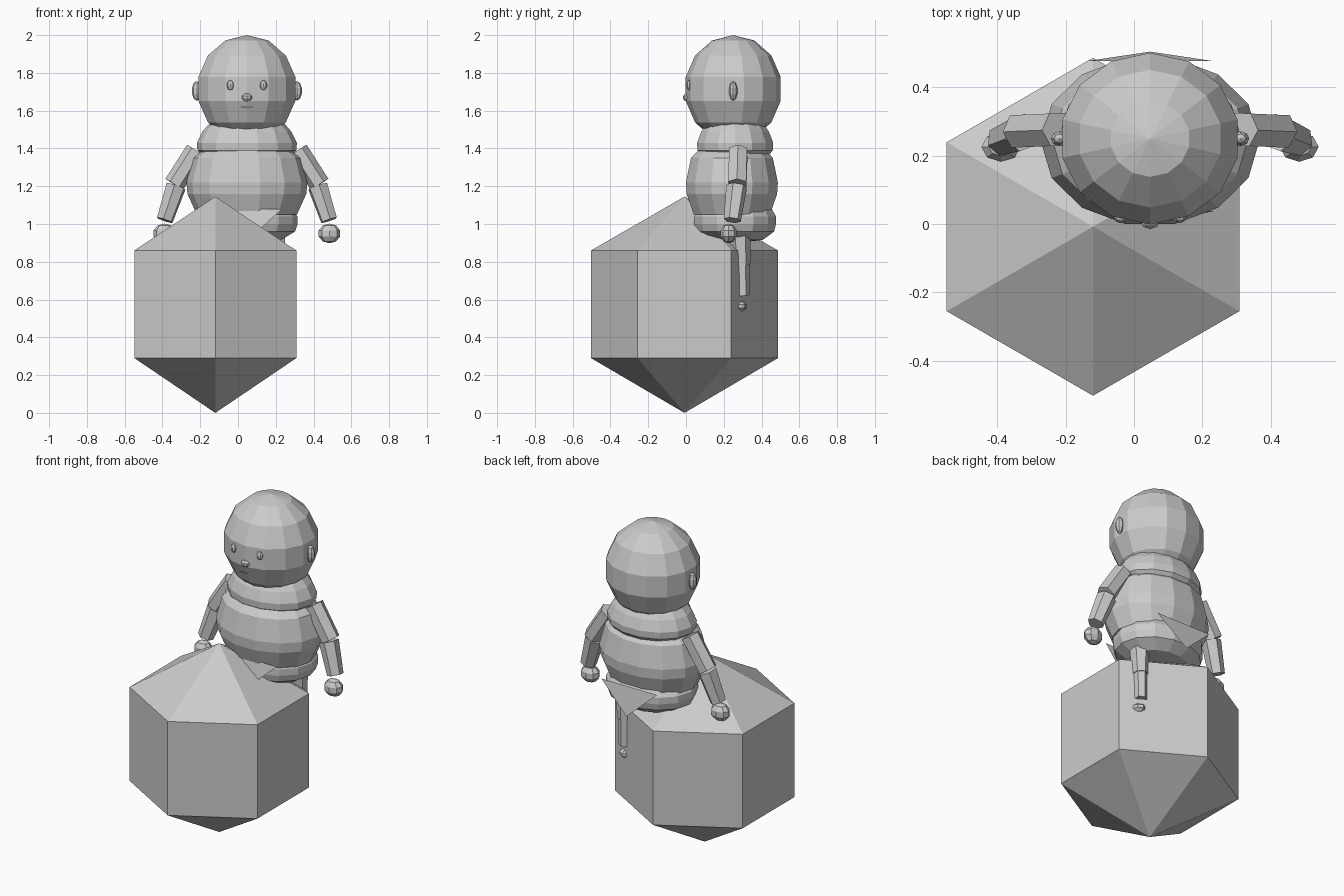
import bpy, bmesh, math
from mathutils import Vector

if "Cube" in bpy.data.objects:
    bpy.data.objects.remove(bpy.data.objects["Cube"])

CX, CY = 0.047, 0.25   # centre of the figure

grey = bpy.data.materials.new("plain grey")
grey.diffuse_color = (0.6, 0.6, 0.6, 1)
grey.use_nodes = True
grey.node_tree.nodes["Principled BSDF"].inputs["Base Color"].default_value = grey.diffuse_color


def finish(name, bm):
    bmesh.ops.recalc_face_normals(bm, faces=bm.faces)
    mesh = bpy.data.meshes.new(name)
    bm.to_mesh(mesh)
    bm.free()
    mesh.materials.append(grey)
    ob = bpy.data.objects.new(name, mesh)
    bpy.context.collection.objects.link(ob)
    return ob


def lathe(name, profile, centre, sides, squash=1.0, turn=0.0):
    """Closed faceted solid from (radius, z) pairs; radius 0 makes a point."""
    bm = bmesh.new()
    rings = []
    for r, z in profile:
        n = sides if r > 0 else 1
        rings.append([bm.verts.new((centre[0] + r * math.cos(turn + math.tau * i / sides),
                                    centre[1] + squash * r * math.sin(turn + math.tau * i / sides), z))
                      for i in range(n)])
    for a, b in zip(rings, rings[1:]):
        for i in range(sides):
            j = (i + 1) % sides
            quad = [a[i % len(a)], a[j % len(a)], b[j % len(b)], b[i % len(b)]]
            bm.faces.new(list(dict.fromkeys(quad)))
    for ring in (rings[0], rings[-1]):
        if len(ring) > 1:
            bm.faces.new(ring)
    return finish(name, bm)


def ball(name, centre, size, sides=8, rows=5):
    bm = bmesh.new()
    bmesh.ops.create_uvsphere(bm, u_segments=sides, v_segments=rows, radius=1)
    for v in bm.verts:
        v.co = Vector(centre) + Vector([v.co[k] * size[k] for k in range(3)])
    return finish(name, bm)


def limb(name, start, end, r1, r2, sides=6):
    bm = bmesh.new()
    start, end = Vector(start), Vector(end)
    axis = end - start
    bmesh.ops.create_cone(bm, cap_ends=True, segments=sides, radius1=r1, radius2=r2, depth=axis.length)
    rot = axis.to_track_quat('Z', 'Y')
    for v in bm.verts:
        v.co = rot @ v.co + (start + end) / 2
    return finish(name, bm)


def plate(name, points):
    bm = bmesh.new()
    bm.faces.new([bm.verts.new(p) for p in points])
    return finish(name, bm)


# six-sided seat block, pointed at both ends
lathe("crystal_block", [(0, 0), (0.495, 0.29), (0.495, 0.86), (0, 1.145)],
      (-0.12, -0.008), 6, turn=math.pi / 2)

# torso parts
lathe("shoulders", [(0.2, 1.53), (0.235, 1.49), (0.265, 1.43), (0.262, 1.39), (0.23, 1.36)],
      (CX, 0.26), 14, 0.78)
lathe("belly", [(0.235, 1.39), (0.285, 1.35), (0.32, 1.22), (0.315, 1.16), (0.265, 1.05)],
      (CX, 0.243), 14, 0.78)
lathe("hips", [(0.24, 1.08), (0.268, 1.04), (0.268, 1.0), (0.255, 0.96), (0.18, 0.915), (0, 0.9)],
      (CX, 0.26), 14, 0.83)

# head and face
ball("head", (CX, CY, 1.715), (0.27, 0.258, 0.285), 14, 7)
ball("nose", (CX, 0.008, 1.67), (0.03, 0.024, 0.023))
plate("mouth", [(CX - 0.03, -0.012, 1.618), (CX + 0.03, -0.012, 1.618),
                (CX + 0.03, -0.012, 1.624), (CX - 0.03, -0.012, 1.624)])

# cloth corners at front and back
for name, y, tip in (("front_flap", 0.038, 0.0), ("back_flap", 0.477, 0.505)):
    plate(name, [(CX - 0.187, y, 1.08), (CX + 0.187, y, 1.08), (CX, tip, 0.91)])

# paired parts
for side, s in (("left", -1), ("right", 1)):
    def at(x, y, z):
        return (CX + s * x, y, z)
    ball(side + "_eye", at(0.087, 0.018, 1.735), (0.02, 0.016, 0.027))
    ball(side + "_ear", at(0.265, CY, 1.705), (0.027, 0.023, 0.052))
    limb(side + "_upper_arm", at(0.27, 0.277, 1.39), at(0.385, 0.272, 1.21), 0.055, 0.055)
    limb(side + "_forearm", at(0.375, 0.268, 1.2), at(0.435, 0.245, 1.02), 0.056, 0.046)
    ball(side + "_hand", at(0.437, 0.226, 0.95), (0.06, 0.046, 0.052))
    limb(side + "_thigh", at(0.155, 0.285, 0.98), at(0.155, 0.295, 0.78), 0.058, 0.045)
    limb(side + "_shin", at(0.155, 0.295, 0.8), at(0.155, 0.3, 0.62), 0.04, 0.035)
    ball(side + "_foot", at(0.155, 0.265, 0.565), (0.045, 0.062, 0.03))
